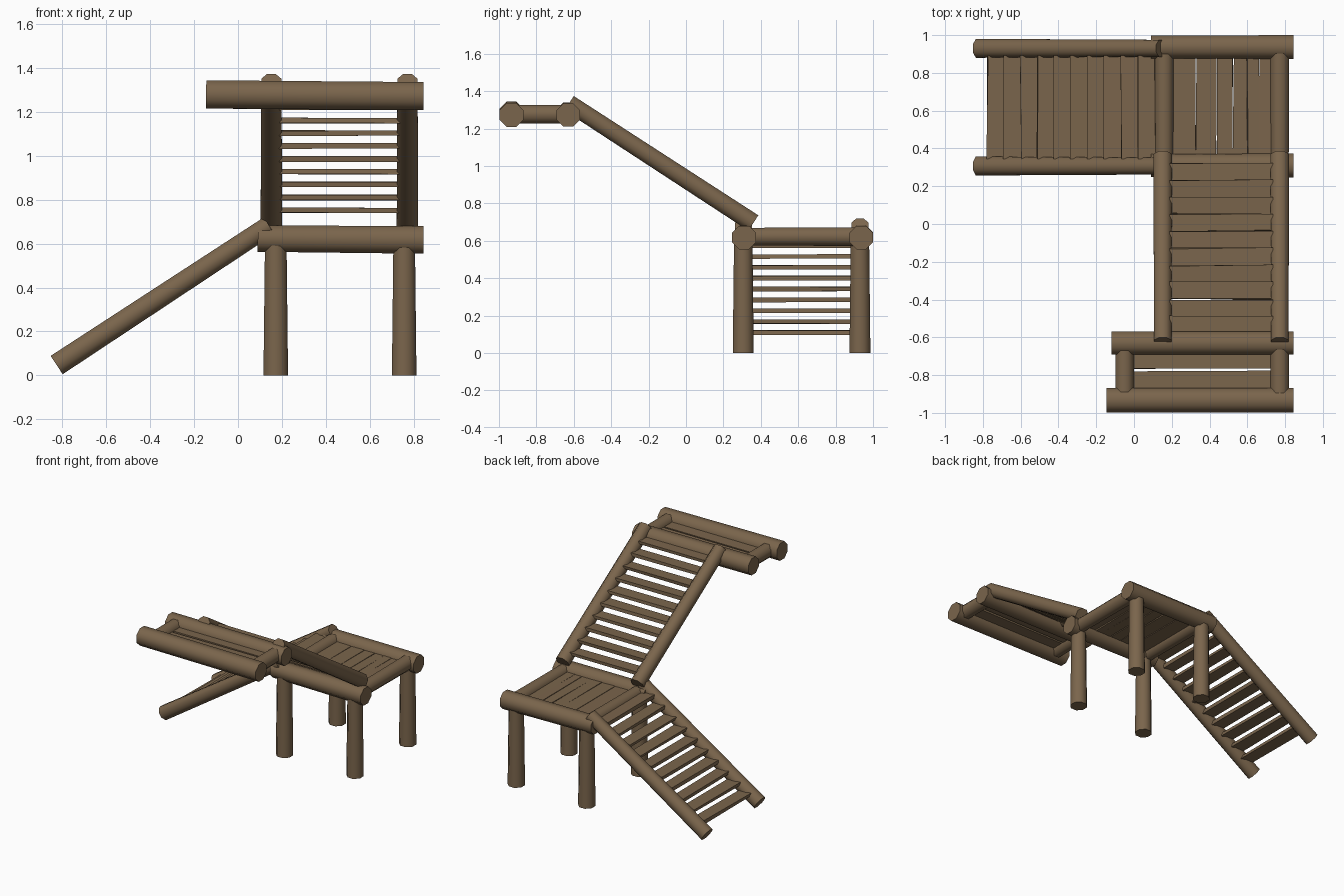
import bpy, bmesh, math, random
from mathutils import Vector, Matrix

if "Cube" in bpy.data.objects:
    bpy.data.objects.remove(bpy.data.objects["Cube"])

random.seed(4)
wood = bpy.data.materials.new("brown wood")
wood.diffuse_color = (0.195, 0.130, 0.072, 1)
wood.use_nodes = True
wood.node_tree.nodes["Principled BSDF"].inputs["Base Color"].default_value = wood.diffuse_color


def finish(bm, name, smooth):
    me = bpy.data.meshes.new(name)
    bm.to_mesh(me)
    bm.free()
    me.materials.append(wood)
    ob = bpy.data.objects.new(name, me)
    bpy.context.collection.objects.link(ob)
    if smooth:
        bpy.context.view_layer.objects.active = ob
        ob.select_set(True)
        bpy.ops.object.shade_smooth_by_angle(angle=math.radians(50))
        ob.select_set(False)


def log(name, p, q, r1, r2=None):
    """Eight-sided log from p to q; r is half its width across the flats."""
    p, q = Vector(p), Vector(q)
    d = q - p
    k = 1 / math.cos(math.pi / 8)
    bm = bmesh.new()
    bmesh.ops.create_cone(bm, cap_ends=True, segments=8, radius1=r1 * k,
                          radius2=(r2 or r1) * k, depth=d.length)
    m = (Matrix.Translation((p + q) / 2) @ d.to_track_quat('Z', 'Y').to_matrix().to_4x4()
         @ Matrix.Rotation(math.pi / 8, 4, 'Z'))
    bmesh.ops.transform(bm, matrix=m, verts=bm.verts)
    finish(bm, name, True)


def plank(name, centre, length, width, along, thick=0.024):
    """Rough hand-cut board lying flat along 'X' or 'Y'."""
    bm = bmesh.new()
    bmesh.ops.create_cube(bm, size=1)
    bmesh.ops.scale(bm, vec=(length, width, thick), verts=bm.verts)
    for v in bm.verts:
        v.co.y += random.uniform(-0.005, 0.005)
        v.co.z += random.uniform(-0.002, 0.002)
    m = Matrix.Translation(centre)
    if along == 'Y':
        m = m @ Matrix.Rotation(math.pi / 2, 4, 'Z')
    bmesh.ops.transform(bm, matrix=m, verts=bm.verts)
    finish(bm, name, False)


# Lower platform: legs, long beams, cross beams
for x in (0.172, 0.757):
    for y in (0.306, 0.93):
        log("leg", (x, y, 0), (x, y, 0.62), 0.056, 0.049)
for y in (0.31, 0.937):
    log("lower_beam", (0.09, y, 0.623), (0.845, y, 0.617), 0.06, 0.063)
for x in (0.16, 0.772):
    log("lower_cross_beam", (x, 0.33, 0.622), (x, 0.92, 0.622), 0.047, 0.05)

# Lower platform deck boards
edges = (0.19, 0.328, 0.44, 0.525, 0.60, 0.66, 0.735)
for a, b in zip(edges, edges[1:]):
    plank("lower_deck_board", ((a + b) / 2, 0.62, 0.625), 0.56, b - a - 0.004, 'Y')

# Lower stair running down to the left
for y in (0.307, 0.93):
    log("lower_stringer", (-0.826, y, 0.047), (0.142, y, 0.682), 0.05, 0.045)
for i in range(10):
    plank("lower_tread", (-0.73 + 0.0885 * i, 0.618, 0.11 + 0.058 * i), 0.55, 0.094, 'Y')

# Upper stair running up to the front
for x in (0.152, 0.772):
    log("upper_stringer", (x, 0.36, 0.695), (x, -0.625, 1.335), 0.049, 0.046)
for i in range(10):
    plank("upper_tread", (0.462, 0.277 - 0.09 * i, 0.752 + 0.0585 * i), 0.55, 0.088, 'X')

# Upper landing
log("landing_beam_back", (-0.12, -0.63, 1.277), (0.845, -0.63, 1.272), 0.062)
log("landing_beam_front", (-0.145, -0.933, 1.28), (0.845, -0.933, 1.272), 0.064)
for x in (-0.05, 0.772):
    log("landing_cross_beam", (x, -0.64, 1.276), (x, -0.92, 1.276), 0.049)
for y in (-0.723, -0.826):
    plank("landing_board", (0.36, y, 1.276), 0.76, 0.09, 'X')
